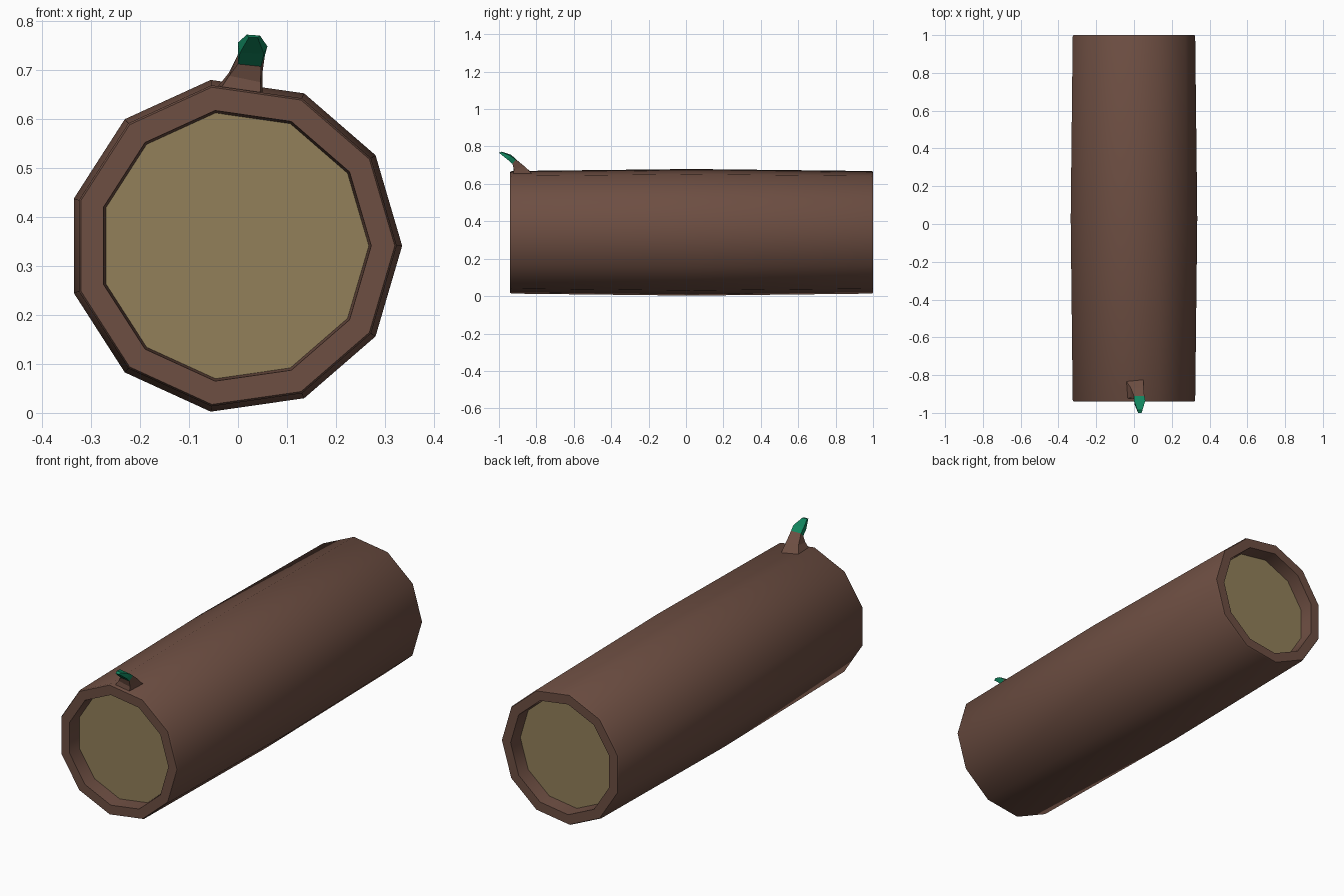
import bpy, math

if "Cube" in bpy.data.objects:
    bpy.data.objects.remove(bpy.data.objects["Cube"])

def material(name, rgb):
    lin = [((c / 255 + 0.055) / 1.055) ** 2.4 if c > 10 else c / 255 / 12.92 for c in rgb]
    m = bpy.data.materials.new(name)
    m.diffuse_color = (*lin, 1)
    m.use_nodes = True
    m.node_tree.nodes["Principled BSDF"].inputs["Base Color"].default_value = m.diffuse_color
    return m

bark = material("bark brown", (109, 78, 66))
wood = material("cut wood", (146, 128, 90))
green = material("leaf green", (18, 135, 95))

def loft(name, rings, mats, wood_from=None):
    """Skin a stack of equal rings and cap both ends."""
    n = len(rings[0])
    verts = [p for r in rings for p in r]
    faces = [(i * n + j, i * n + (j + 1) % n, (i + 1) * n + (j + 1) % n, (i + 1) * n + j)
             for i in range(len(rings) - 1) for j in range(n)]
    faces.append(tuple(range(n))[::-1])
    faces.append(tuple(range(len(verts) - n, len(verts))))
    me = bpy.data.meshes.new(name)
    me.from_pydata(verts, [], faces)
    for m in mats:
        me.materials.append(m)
    ob = bpy.data.objects.new(name, me)
    bpy.context.collection.objects.link(ob)
    bpy.context.view_layer.objects.active = ob
    ob.select_set(True)
    bpy.ops.object.mode_set(mode='EDIT')
    bpy.ops.mesh.select_all(action='SELECT')
    bpy.ops.mesh.normals_make_consistent(inside=False)
    bpy.ops.object.mode_set(mode='OBJECT')
    return ob

# Eleven-sided log: recessed ends, slight bulge in the middle
SIDES = 11
def ring(y, r):
    return [(-0.007 + r * math.cos(2 * math.pi * k / SIDES), y,
             0.341 + r * math.sin(2 * math.pi * k / SIDES)) for k in range(SIDES)]

profile = [(-0.87, 0.274), (-0.94, 0.279), (-0.94, 0.327), (-0.932, 0.331), (0.03, 0.342),
           (0.992, 0.331), (1.0, 0.327), (1.0, 0.279), (0.93, 0.274)]
log = loft("log", [ring(y, r) for y, r in profile], [bark, wood])
for p in log.data.polygons:
    if len(p.vertices) == SIDES:
        p.material_index = 1          # cut ends
bpy.ops.object.shade_smooth_by_angle(angle=math.radians(36))
log.select_set(False)

# Twig stub growing out of the top near the front
neck = [(0.0, -0.91, 0.732), (0.055, -0.91, 0.73), (0.047, -0.928, 0.707), (0.0, -0.928, 0.712)]
base = [(-0.05, -0.82, 0.655), (0.05, -0.82, 0.65), (0.045, -0.925, 0.645), (-0.04, -0.925, 0.655)]
low = [(-0.018, -0.865, 0.695), (0.05, -0.865, 0.695), (0.046, -0.92, 0.675), (-0.018, -0.92, 0.688)]
twig = loft("twig", [base, low, neck], [bark])
twig.select_set(False)

# Small pointed leaf at the twig tip
mid = [(0.0, -0.935, 0.756), (0.06, -0.935, 0.748), (0.053, -0.958, 0.733), (0.004, -0.958, 0.735)]
tip = [(0.018, -0.985, 0.772), (0.045, -0.985, 0.77), (0.04, -1.0, 0.766), (0.022, -1.0, 0.766)]
leaf = loft("leaf", [neck, mid, tip], [green])
leaf.select_set(False)
